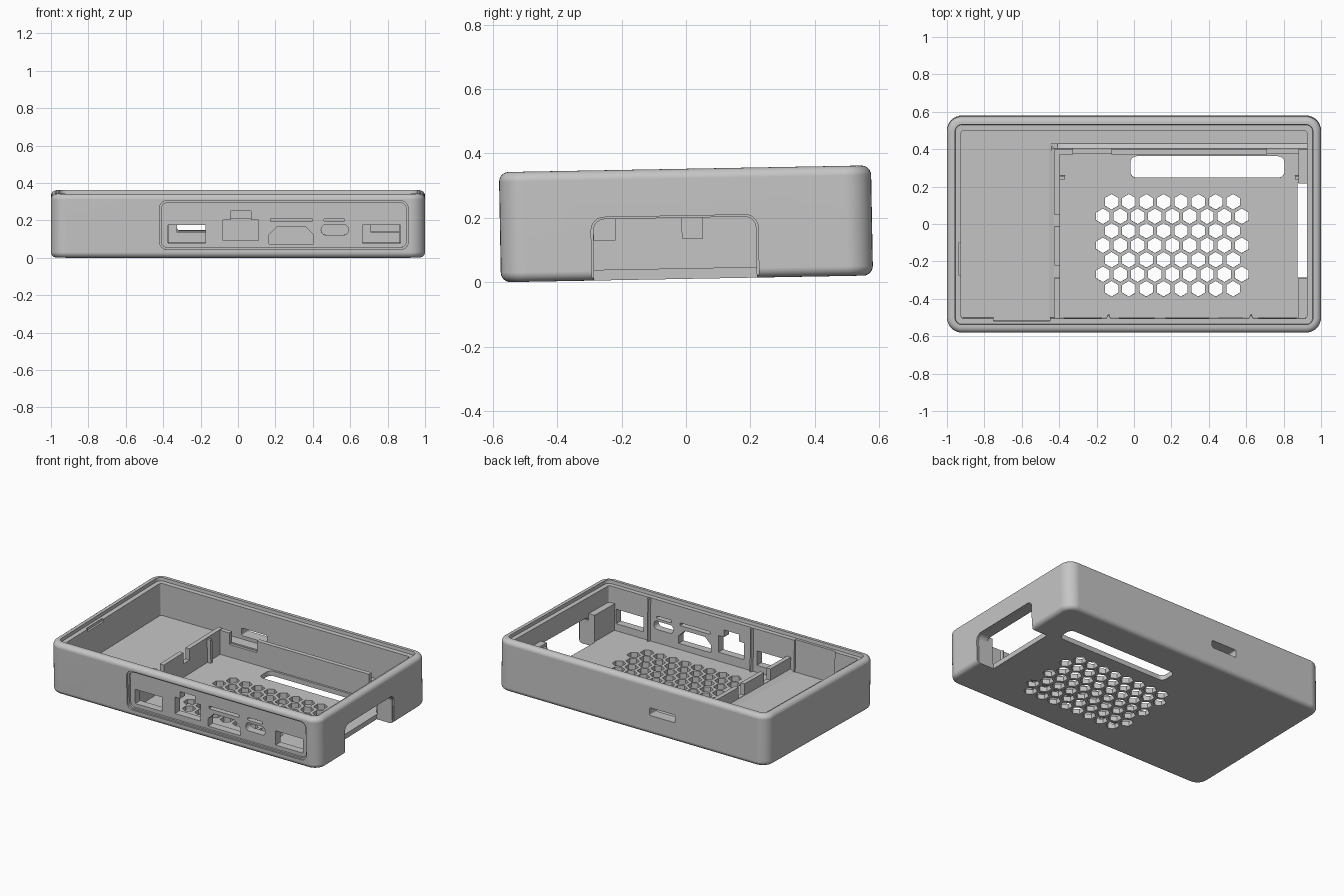
import bpy, bmesh, math
from mathutils import Matrix

if "Cube" in bpy.data.objects:
    bpy.data.objects.remove(bpy.data.objects["Cube"])

HX, HY, H = 1.0, 0.578, 0.342
FLOOR, SHELF, RIDGE = 0.033, 0.104, 0.2

grey = bpy.data.materials.new("case grey")
grey.diffuse_color = (0.56, 0.56, 0.56, 1)
grey.use_nodes = True
grey.node_tree.nodes["Principled BSDF"].inputs["Base Color"].default_value = grey.diffuse_color


def rounded(x0, x1, y0, y1, r, n=6):
    """Counter-clockwise rounded rectangle outline."""
    pts = []
    for cx, cy, a0 in ((x1 - r, y1 - r, 0), (x0 + r, y1 - r, 90),
                       (x0 + r, y0 + r, 180), (x1 - r, y0 + r, 270)):
        for i in range(n + 1):
            a = math.radians(a0 + 90 * i / n)
            pts.append((cx + r * math.cos(a), cy + r * math.sin(a)))
    return pts


def rect(x0, x1, y0, y1):
    return [(x0, y0), (x1, y0), (x1, y1), (x0, y1)]


def loft(bm, rings):
    """Skin a stack of equal-length rings and cap both ends."""
    loops = [[bm.verts.new(p) for p in ring] for ring in rings]
    n = len(loops[0])
    for a, b in zip(loops, loops[1:]):
        for i in range(n):
            bm.faces.new((a[i], a[(i + 1) % n], b[(i + 1) % n], b[i]))
    bm.faces.new(loops[0][::-1])
    bm.faces.new(loops[-1])


def prism(bm, outline, axis, lo, hi):
    put = {"x": lambda u, v, t: (t, u, v),
           "y": lambda u, v, t: (u, t, v),
           "z": lambda u, v, t: (u, v, t)}[axis]
    loft(bm, [[put(u, v, t) for u, v in outline] for t in (lo, hi)])


def finish(bm, name):
    bmesh.ops.recalc_face_normals(bm, faces=bm.faces[:])
    me = bpy.data.meshes.new(name)
    bm.to_mesh(me)
    bm.free()
    me.materials.append(grey)
    ob = bpy.data.objects.new(name, me)
    bpy.context.collection.objects.link(ob)
    return ob


def solid(name, *prisms):
    bm = bmesh.new()
    for p in prisms:
        prism(bm, *p)
    return finish(bm, name)


def combine(target, other, operation="DIFFERENCE"):
    mod = target.modifiers.new("combine", "BOOLEAN")
    mod.operation, mod.solver, mod.object = operation, "EXACT", other
    bpy.context.view_layer.objects.active = target
    bpy.ops.object.modifier_apply(modifier=mod.name)
    bpy.data.objects.remove(other)


# Tray shell: filleted outside, stepped rim, hollow inside
R, N = 0.03, 6
arc = [(R * (1 - math.sin(i * math.pi / 2 / N)), R * (1 - math.cos(i * math.pi / 2 / N)))
       for i in range(N + 1)]
profile = (arc + [(d, H - z) for d, z in reversed(arc)]
           + [(0.043, H), (0.045, H - 0.022), (0.076, H - 0.022), (0.076, FLOOR)])
bm = bmesh.new()
loft(bm, [[(x, y, z) for x, y in rounded(-HX + d, HX - d, -HY + d, HY - d,
                                         max(0.08 - d, 0.012), 8)]
          for d, z in profile])
shell = finish(bm, "tray_shell")

# Front port panel recess with a small step
combine(shell, solid("panel_cutter",
                     (rounded(-0.42, 0.91, 0.045, 0.305, 0.04), "y", -0.7, -HY + 0.011)))
combine(shell, solid("panel_inner_cutter",
                     (rounded(-0.41, 0.90, 0.055, 0.295, 0.035), "y", -0.7, -HY + 0.024)))

# Port openings
network = [(-0.08, 0.092), (0.11, 0.092), (0.11, 0.203), (0.07, 0.203),
           (0.07, 0.25), (-0.04, 0.25), (-0.04, 0.203), (-0.08, 0.203)]
video = [(0.165, 0.073), (0.405, 0.073), (0.405, 0.123), (0.36, 0.167),
         (0.21, 0.167), (0.165, 0.123)]
ports = [rect(-0.375, -0.175, 0.08, 0.176), network, video,
         rect(0.175, 0.395, 0.193, 0.211),
         rounded(0.445, 0.59, 0.122, 0.177, 0.025),
         rounded(0.46, 0.57, 0.193, 0.211, 0.008),
         rect(0.665, 0.87, 0.08, 0.176)]
combine(shell, solid("port_cutter", *[(p, "y", -0.7, -0.48) for p in ports]))

# Honeycomb vents and long floor slot
vents = [(rounded(-0.02, 0.805, 0.245, 0.36, 0.035), "z", -0.1, 0.07)]
for row in range(7):
    odd = row % 2
    for k in range(8 + odd):
        cx, cy = -0.12 + 0.0928 * (k - odd / 2), 0.116 - 0.0775 * row
        hexagon = [(cx + 0.0415 * math.sin(i * math.pi / 3),
                    cy + 0.0415 * math.cos(i * math.pi / 3)) for i in range(6)]
        vents.append((hexagon, "z", -0.1, 0.07))
combine(shell, solid("vent_cutter", *vents))

# Right side opening with a shallow outer step
combine(shell, solid("side_cutter",
                     (rounded(-0.288, 0.217, -0.2, 0.19, 0.035), "x", 0.875, 1.2)))
combine(shell, solid("side_step_cutter",
                     (rounded(-0.295, 0.224, -0.2, 0.196, 0.04), "x", 0.99, 1.2)))

# Back slot
combine(shell, solid("back_slot_cutter",
                     (rounded(-0.325, -0.135, 0.127, 0.178, 0.01), "y", 0.45, 0.7)))

# Shallow relief inside the front wall and left rim notch
combine(shell, solid("front_relief_cutter",
                     (rect(-0.75, -0.45, SHELF - 0.01, 0.4), "y", -0.515, -0.45)))
combine(shell, solid("rim_notch_cutter",
                     (rect(-0.27, -0.1, H - 0.04, 0.4), "x", -0.937, -0.88)))

# Raised floor along the left and back
shelf = solid("raised_floor",
              ([(-0.94, -0.52), (-0.41, -0.52), (-0.41, 0.39), (0.93, 0.39),
                (0.93, 0.51), (-0.94, 0.51)], "z", 0.02, SHELF))

# Sloped skirts rising from the raised floor to the divider and ridge
low = 0.125
side_skirt = solid("side_skirt",
                   ([(-0.455, SHELF - 0.01), (-0.41, SHELF - 0.01), (-0.41, low - 0.002),
                     (-0.427, low - 0.002), (-0.455, SHELF)], "y", -0.507, 0.43))
back_skirt = solid("back_skirt",
                   ([(0.43, SHELF - 0.01), (0.43, SHELF), (0.404, low - 0.002),
                     (0.39, low - 0.002), (0.39, SHELF - 0.01)], "x", -0.44, 0.928))

# Divider with two cable notches
divider = solid("divider", ([(-0.506, 0.021), (0.4, 0.021), (0.4, RIDGE), (0.05, RIDGE),
                             (0.05, low), (-0.012, low), (-0.012, RIDGE),
                             (-0.22, RIDGE), (-0.22, low), (-0.287, low),
                             (-0.287, RIDGE), (-0.506, RIDGE)], "x", -0.425, -0.395))

# Back ridge, lowered at the slot and at the right end
dip = 0.118
top = RIDGE - 0.004
ridge = solid("back_ridge", ([(-0.424, 0.022), (0.927, 0.022), (0.927, dip), (0.71, dip),
                              (0.71, top), (-0.12, top), (-0.12, dip),
                              (-0.325, dip), (-0.325, top), (-0.424, top)],
                             "y", 0.373, 0.402))

# Liners on either side of the right opening
liner = solid("side_liner", (rect(0.88, 0.935, -0.512, -0.288), "z", 0.023, 0.21),
              (rect(0.88, 0.935, 0.217, 0.401), "z", 0.023, 0.21))

# Board retaining ribs and tabs
ribs = solid("front_ribs", *[([(x - 0.014, -0.51), (x + 0.014, -0.51),
                               (x + 0.004, -0.486), (x - 0.004, -0.486)],
                              "z", 0.024, 0.315) for x in (-0.137, 0.625)])
tabs = solid("board_tabs", (rect(-0.4, -0.37, 0.238, 0.256), "z", 0.025, 0.19),
             (rect(0.86, 0.89, 0.238, 0.256), "z", 0.025, 0.19))

# Weld every inner part into one moulded tray
for part in (shelf, side_skirt, back_skirt, divider, ridge, liner, ribs, tabs):
    combine(shell, part, "UNION")

# Whole case leans forward by about one degree
lean = math.radians(1.05)
shell.data.transform(Matrix.Translation((0, 0.003, HY * math.sin(lean)))
                     @ Matrix.Rotation(lean, 4, "X"))

bpy.ops.object.select_all(action="DESELECT")
shell.select_set(True)
bpy.context.view_layer.objects.active = shell
bpy.ops.object.shade_smooth_by_angle(angle=math.radians(25))
weighted = shell.modifiers.new("even shading", "WEIGHTED_NORMAL")
weighted.keep_sharp = True
